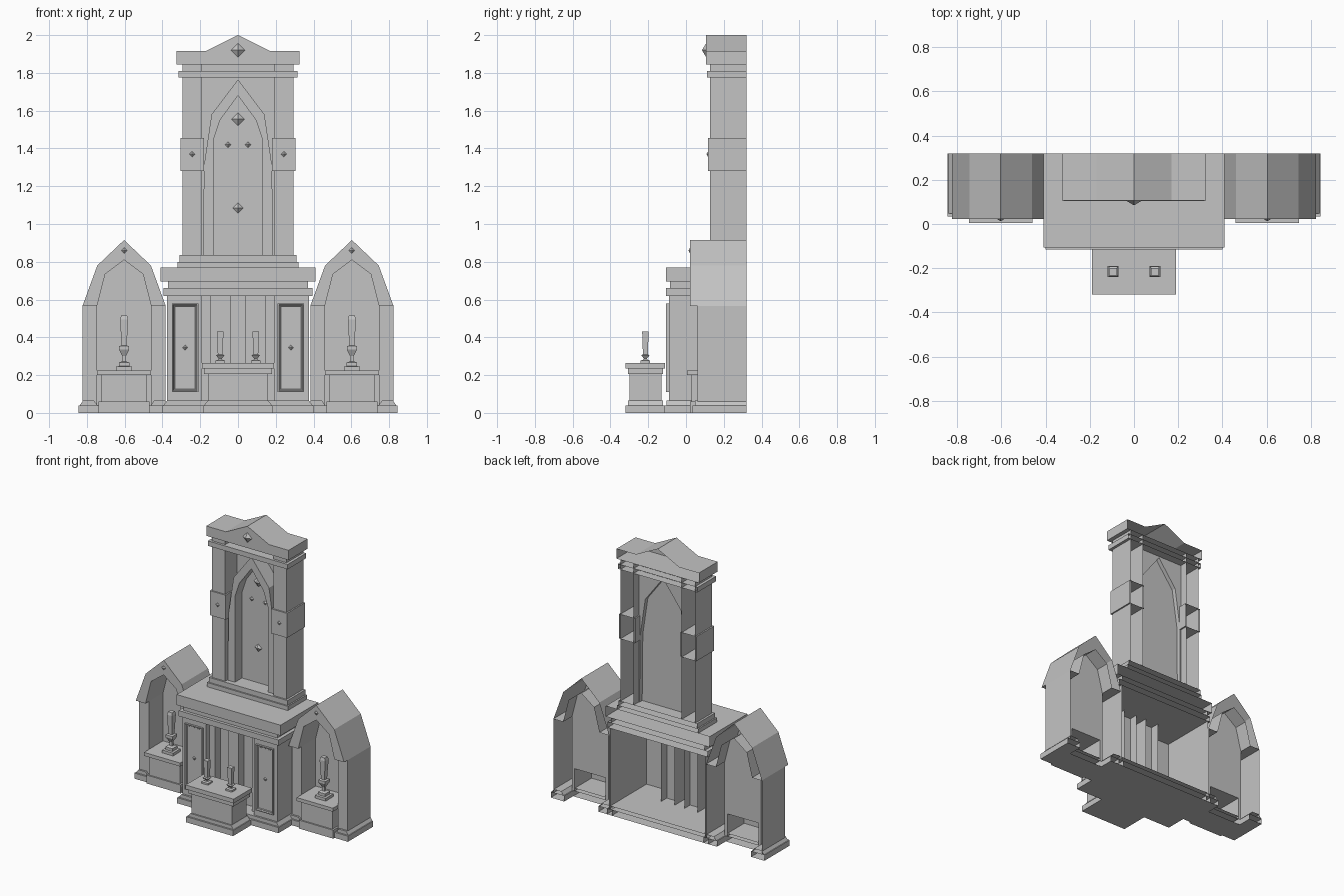
import bpy, bmesh
from mathutils import Vector

old = bpy.data.objects.get("Cube")
if old:
    bpy.data.objects.remove(old)

stone = bpy.data.materials.new("grey stone")
stone.use_nodes = True
GREY = (0.55, 0.55, 0.55, 1)
stone.diffuse_color = GREY
stone.node_tree.nodes["Principled BSDF"].inputs["Base Color"].default_value = GREY

BACK = 0.32


def finish(name, bm):
    bmesh.ops.recalc_face_normals(bm, faces=bm.faces)
    me = bpy.data.meshes.new(name)
    bm.to_mesh(me)
    bm.free()
    me.materials.append(stone)
    ob = bpy.data.objects.new(name, me)
    bpy.context.collection.objects.link(ob)
    return ob


def sweep(name, pts, a, b, axis="y", start=True, end=False, walls=True, closed=True):
    """Sweep a 2D outline along y (outline in x, z) or z (outline in x, y)."""
    bm = bmesh.new()

    def place(p, d):
        return bm.verts.new((p[0], d, p[1]) if axis == "y" else (p[0], p[1], d))
    lo = [place(p, a) for p in pts]
    if start and closed:
        bm.faces.new(lo)
    if walls:
        hi = [place(p, b) for p in pts]
        n = len(pts)
        for i in range(n if closed else n - 1):
            j = (i + 1) % n
            bm.faces.new((lo[i], lo[j], hi[j], hi[i]))
        if end and closed:
            bm.faces.new(hi)
    return finish(name, bm)


def rect(x0, x1, z0, z1):
    return [(x0, z0), (x1, z0), (x1, z1), (x0, z1)]


def box(name, x0, x1, y0, y1, z0, z1, solid=False):
    """Box that is open at the back unless solid."""
    return sweep(name, rect(x0, x1, z0, z1), y0, y1, end=solid)


def rings(name, levels, cx, cy):
    """Square turned shape; levels are (half width, z)."""
    bm = bmesh.new()
    loops = [[bm.verts.new((cx + sx * r, cy + sy * r, z))
              for sx, sy in ((-1, -1), (1, -1), (1, 1), (-1, 1))] for r, z in levels]
    bm.faces.new(loops[0])
    bm.faces.new(loops[-1])
    for p, q in zip(loops, loops[1:]):
        for i in range(4):
            j = (i + 1) % 4
            bm.faces.new((p[i], p[j], q[j], q[i]))
    return finish(name, bm)


def plinth(name, x0, x1, y0, y1, solid=False):
    """Base block with a chamfered upper course."""
    box(name + "_foot", x0, x1, y0, y1, 0, 0.04, solid)
    s = 0.012
    sweep(name + "_moulding", [(x0 + s / 2, 0.04), (x1 - s / 2, 0.04), (x1 - 2 * s, 0.065), (x0 + 2 * s, 0.065)],
          y0 + s, y1 - (s if solid else 0), end=solid)


def gem(name, x, y, z, r):
    bm = bmesh.new()
    rim = [bm.verts.new((x + dx * r, y, z + dz * r)) for dx, dz in ((1, 0), (0, 1), (-1, 0), (0, -1))]
    tip = bm.verts.new((x, y - r * 0.6, z))
    for i in range(4):
        bm.faces.new((rim[i], rim[(i + 1) % 4], tip))
    finish(name, bm)


def arch(cx, half):
    """Mirror half an arch (foot to apex) into a full outline, left to right."""
    left = [(cx - d, z) for d, z in half]
    return left + [(cx + d, z) for d, z in reversed(half[:-1])]


# Tower base courses, columns and crown
box("tower_lower_step", -0.32, 0.32, 0.105, BACK, 0.77, 0.80)
box("tower_upper_step", -0.31, 0.31, 0.115, BACK, 0.80, 0.835)
for s, side in ((-1, "right"), (1, "left")):
    x0, x1 = sorted((s * 0.19, s * 0.295))
    box(side + "_column", x0, x1, 0.127, BACK, 0.835, 1.845)
    x0, x1 = sorted((s * 0.18, s * 0.305))
    box(side + "_column_block", x0, x1, 0.117, BACK, 1.28, 1.455)
    gem(side + "_column_gem", s * 0.243, 0.117, 1.37, 0.015)
box("tower_band", -0.315, 0.315, 0.11, BACK, 1.775, 1.81)
sweep("tower_gable", [(-0.325, 1.845), (0.325, 1.845), (0.325, 1.915), (0.17, 1.915),
                      (0, 2.0), (-0.17, 1.915), (-0.325, 1.915)], 0.106, BACK)
gem("gable_gem", 0, 0.106, 1.92, 0.036)

# Tower arch: back wall, projecting arch frame and recessed panel
outer = arch(0, [(0.185, 0.835), (0.18, 1.31), (0.14, 1.58), (0, 1.765)])
inner = arch(0, [(0.13, 0.835), (0.13, 1.445), (0.095, 1.55), (0, 1.68)])
WALL, PANEL, FRAME = 0.26, 0.23, 0.15
sweep("tower_back_wall", [(0.19, 0.835), (0.19, 1.845), (-0.19, 1.845), (-0.19, 0.835)] + outer,
      WALL, WALL, walls=False)
sweep("arch_front", outer + inner[::-1], FRAME, FRAME, walls=False)
sweep("arch_outer_side", outer, FRAME, WALL, closed=False)
sweep("arch_reveal", inner, FRAME, PANEL, closed=False)
sweep("arch_panel", outer, PANEL, PANEL, walls=False)
for x, z, r in ((0, 1.555, 0.035), (-0.053, 1.42, 0.016), (0.053, 1.42, 0.016), (0, 1.085, 0.028)):
    gem("panel_gem", x, PANEL, z, r)

# Mantel and cabinet
box("mantel_top", -0.41, 0.41, -0.106, BACK, 0.695, 0.77)
box("mantel_neck", -0.37, 0.37, -0.085, BACK, 0.66, 0.695)
box("mantel_shelf", -0.395, 0.395, -0.106, BACK, 0.62, 0.66)
half_plan = [(0.375, BACK), (0.375, -0.09), (0.19, -0.09), (0.19, -0.05),
             (0.145, -0.05), (0.145, 0.01), (0.04, 0.01), (0.04, -0.05)]
plan = half_plan + [(-x, y) for x, y in reversed(half_plan)]
sweep("cabinet_wall", plan, 0.04, 0.62, axis="z", closed=False)
for x in (-0.145, -0.04, 0.04, 0.145):
    sweep("cabinet_fin", [(x, 0.01), (x, 0.075)], 0.065, 0.62, axis="z", closed=False)
plinth("cabinet_base", -0.4, 0.4, -0.115, BACK)


# Framed cabinet doors
def door(name, cx):
    bm = bmesh.new()
    w, z0, z1, y = 0.07, 0.11, 0.58, -0.091
    face = bm.faces.new([bm.verts.new((x, y, z)) for x, z in rect(cx - w, cx + w, z0, z1)])
    for thick, push in ((0.003, -0.014), (0.009, 0), (0.006, 0.008), (0.006, 0), (0.004, 0.004)):
        bmesh.ops.inset_region(bm, faces=[face], thickness=thick, use_boundary=True)
        bmesh.ops.translate(bm, verts=face.verts[:], vec=Vector((0, push, 0)))
    finish(name, bm)
    gem(name + "_gem", cx, -0.093, 0.345, 0.014)


door("right_door", -0.28)
door("left_door", 0.28)

# Front altar with two candles
plinth("altar_base", -0.185, 0.185, -0.32, -0.11, True)
box("altar_body", -0.16, 0.16, -0.298, -0.13, 0.06, 0.205, True)
box("altar_under_slab", -0.18, 0.18, -0.308, -0.122, 0.205, 0.235, True)
box("altar_slab", -0.19, 0.19, -0.32, -0.112, 0.235, 0.265, True)


def candle(name, x, y, z, levels):
    rings(name, [(r, z + h) for r, h in levels], x, y)


small = [(0.025, 0), (0.025, 0.012), (0.012, 0.016), (0.008, 0.022), (0.022, 0.04),
         (0.013, 0.045), (0.017, 0.165)]
tall = [(0.043, 0), (0.043, 0.02), (0.028, 0.022), (0.028, 0.042), (0.009, 0.048),
        (0.009, 0.075), (0.027, 0.11), (0.027, 0.128), (0.014, 0.132), (0.021, 0.27), (0.016, 0.29)]
for x in (-0.094, 0.094):
    candle("altar_candle", x, -0.215, 0.265, small)


# Side alcoves: pillars, pointed hood, niche panel, small altar
def alcove(side, cx):
    depth, spring = 0.22, 0.567
    hood_out = arch(cx, [(0.22, spring), (0.142, 0.78), (0, 0.915)])
    hood_in = arch(cx, [(0.143, spring), (0.1, 0.735), (0, 0.81)])
    sweep(side + "_hood", hood_out + hood_in[::-1], 0.022, BACK)
    # The panel runs to the floor around the hollow altar
    body, top = 0.122, 0.2
    sweep(side + "_niche_panel", [(cx - 0.143, 0.04)] + hood_in +
          [(cx + 0.143, 0.04), (cx + body, 0.04), (cx + body, top), (cx - body, top), (cx - body, 0.04)],
          depth, depth, walls=False)
    for d in (-1, 1):
        x0, x1 = sorted((cx + d * 0.143, cx + d * 0.22))
        box(side + "_pillar", x0, x1, 0.06, depth, 0.04, spring)
        edge = cx + d * 0.22
        sweep(side + "_outer_wall", [(edge, 0.04), (edge, spring)], depth, BACK, closed=False)
        x0, x1 = sorted((cx + d * 0.135, cx + d * 0.241))
        plinth(side + "_pillar_base", x0, x1, 0.035, BACK)
    box(side + "_niche_slab", cx - 0.143, cx + 0.143, 0.005, depth, top, 0.225)
    box(side + "_niche_altar", cx - body, cx + body, 0.03, depth, 0.04, top)
    box(side + "_niche_base", cx - 0.135, cx + 0.135, 0.02, depth, 0, 0.06)
    candle(side + "_niche_candle", cx, 0.11, 0.225, tall)
    gem(side + "_hood_gem", cx, 0.022, 0.86, 0.016)


alcove("right", -0.603)
alcove("left", 0.603)
